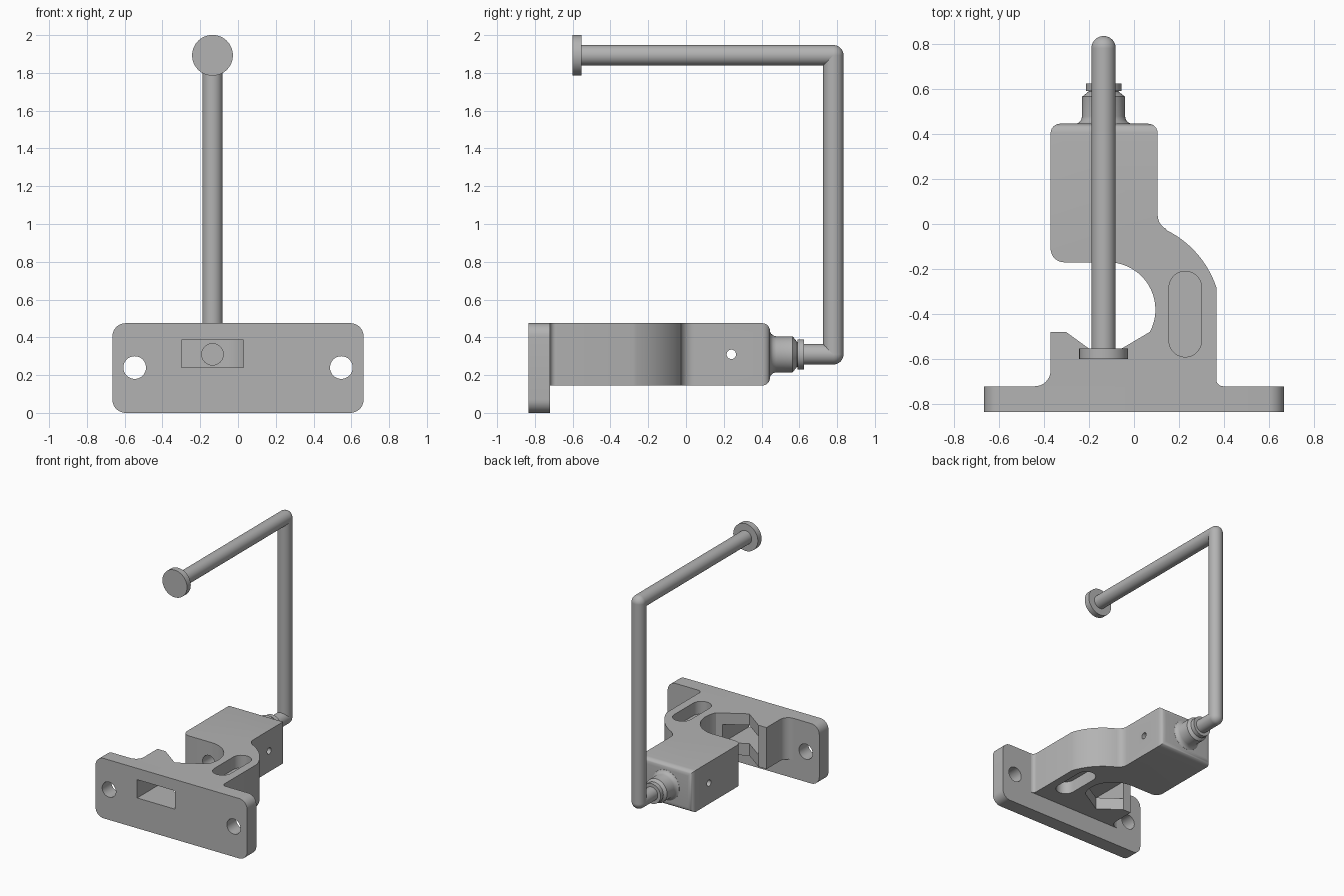
import bpy, bmesh
from math import sin, cos, radians, pi
from mathutils import Vector, Matrix

if "Cube" in bpy.data.objects:
    bpy.data.objects.remove(bpy.data.objects["Cube"], do_unlink=True)

grey = bpy.data.materials.new("plain grey")
grey.use_nodes = True
COLOUR = (0.45, 0.45, 0.45, 1)
grey.diffuse_color = COLOUR
grey.node_tree.nodes["Principled BSDF"].inputs["Base Color"].default_value = COLOUR

AXIS_X = -0.135      # shared centre of bore and rod
BORE_Z = 0.31
ARM_Z = 1.893
BACK_Y = 0.78
ROD_R = 0.054


def arc(cx, cy, r, a0, a1, n=8):
    angles = [radians(a0 + (a1 - a0) * i / n) for i in range(n + 1)]
    return [(cx + r * cos(a), cy + r * sin(a)) for a in angles]


def finish(name, bm):
    bmesh.ops.recalc_face_normals(bm, faces=bm.faces)
    mesh = bpy.data.meshes.new(name)
    bm.to_mesh(mesh)
    bm.free()
    mesh.materials.append(grey)
    obj = bpy.data.objects.new(name, mesh)
    bpy.context.collection.objects.link(obj)
    return obj


def extruded(points, place, depth):
    """Extrude a flat outline; place maps (u, v) to a point."""
    bm = bmesh.new()
    face = bm.faces.new([bm.verts.new(place(u, v)) for u, v in points])
    out = bmesh.ops.extrude_face_region(bm, geom=[face])
    verts = [g for g in out["geom"] if isinstance(g, bmesh.types.BMVert)]
    bmesh.ops.translate(bm, vec=depth, verts=verts)
    return bm


def cylinder(name, start, end, r, segments=40):
    a, b = Vector(start), Vector(end)
    turn = (b - a).to_track_quat("Z", "Y").to_matrix().to_4x4()
    bm = bmesh.new()
    bmesh.ops.create_cone(bm, cap_ends=True, segments=segments, radius1=r, radius2=r,
                          depth=(b - a).length,
                          matrix=Matrix.Translation((a + b) / 2) @ turn)
    return finish(name, bm)


def lathe(name, profile, segments=48):
    """Turn (y, radius) points about the bore axis."""
    bm = bmesh.new()
    rings = [[bm.verts.new((AXIS_X + r * cos(2 * pi * i / segments), y,
                            BORE_Z + r * sin(2 * pi * i / segments)))
              for i in range(segments)] for y, r in profile]
    for a, b in zip(rings, rings[1:]):
        for i in range(segments):
            j = (i + 1) % segments
            bm.faces.new((a[i], a[j], b[j], b[i]))
    bm.faces.new(rings[0])
    bm.faces.new(rings[-1])
    return finish(name, bm)


def box(name, low, high):
    corners = [(low[0], low[1]), (high[0], low[1]), (high[0], high[1]), (low[0], high[1])]
    return finish(name, extruded(corners, lambda u, v: (u, v, low[2]),
                                 (0, 0, high[2] - low[2])))


def smooth(obj):
    bpy.ops.object.select_all(action="DESELECT")
    obj.select_set(True)
    bpy.context.view_layer.objects.active = obj
    bpy.ops.object.shade_smooth_by_angle(angle=radians(32))


def cut(obj, cutters):
    bpy.context.view_layer.objects.active = obj
    for cutter in cutters:
        cutter.hide_render = True
        mod = obj.modifiers.new("cut", "BOOLEAN")
        mod.operation = "DIFFERENCE"
        mod.solver = "EXACT"
        mod.object = cutter
        bpy.ops.object.modifier_apply(modifier=mod.name)
        bpy.data.objects.remove(cutter, do_unlink=True)


def window():
    return box("window_cutter", (-0.30, -0.9, 0.24), (0.03, -0.44, 0.385))


# Mounting plate with two screw holes and a window
W, H, R = 0.665, 0.475, 0.07
outline = (arc(W - R, H - R, R, 0, 90) + arc(R - W, H - R, R, 90, 180)
           + arc(R - W, R, R, 180, 270) + arc(W - R, R, R, 270, 360))
plate = finish("mounting_plate", extruded(outline, lambda u, v: (u, -0.835, v), (0, 0.115, 0)))
cut(plate, [window()] + [cylinder("hole_cutter", (s * 0.547, -0.9, 0.24),
                                  (s * 0.547, -0.6, 0.24), 0.06) for s in (-1, 1)])
smooth(plate)

# Clamp body: jaw with V notch, curved arm, square block
LOW, TOP = 0.145, 0.475
outline = (arc(-0.44, -0.65, 0.07, -90, 0)
           + [(-0.37, -0.48), (-0.30, -0.48), (AXIS_X, -0.60)]
           + arc(-0.115, -0.38, 0.21, -28, 90, 20)
           + arc(-0.31, -0.11, 0.06, 270, 180)
           + [(-0.37, 0.445), (0.105, 0.445)]
           + arc(0.175, 0.04, 0.07, 180, 244)
           + arc(-0.05, -0.42, 0.438, 64, 18.5, 16)
           + arc(0.395, -0.69, 0.03, 180, 270, 5))
bm = extruded(outline, lambda u, v: (u, v, LOW), (0, 0, TOP - LOW))
rear = [e for e in bm.edges if all(v.co.y > 0.44 for v in e.verts)]
bmesh.ops.bevel(bm, geom=rear, offset=0.042, segments=6, profile=0.5, affect="EDGES")
body = finish("clamp_body", bm)

# Pockets in both sides of the arm, spindle bore and cross hole
slot = arc(0.2275, -0.2825, 0.0725, 0, 180, 14) + arc(0.2275, -0.5175, 0.0725, 180, 360, 14)
pockets = [finish("pocket_cutter", extruded(slot, lambda u, v: (u, v, z), (0, 0, 0.2)))
           for z in (TOP - 0.1, LOW + 0.1 - 0.2)]
bore = cylinder("bore_cutter", (AXIS_X, -0.3, BORE_Z), (AXIS_X, 0.40, BORE_Z), 0.057)
cross = cylinder("cross_cutter", (-0.6, 0.24, BORE_Z), (0.4, 0.24, BORE_Z), 0.025, 24)
cut(body, [window()] + pockets + [bore, cross])
smooth(body)

# Flared boss behind the block and the collar on the rod
smooth(lathe("rear_boss", [(0.44, 0.12), (0.446, 0.118), (0.451, 0.109), (0.461, 0.100),
                           (0.478, 0.095), (0.565, 0.095), (0.588, 0.066), (0.60, 0.066)]))
smooth(lathe("rod_collar", [(0.59, 0.079), (0.624, 0.079)]))

# Bent rod with ball corners and a flat end disc
path = [(AXIS_X, 0.41, BORE_Z), (AXIS_X, BACK_Y, BORE_Z),
        (AXIS_X, BACK_Y, ARM_Z), (AXIS_X, -0.58, ARM_Z)]
for name, a, b in zip(("lower_rod", "upright_rod", "upper_rod"), path, path[1:]):
    smooth(cylinder(name, a, b, ROD_R))
for name, spot in zip(("lower_elbow", "upper_elbow"), path[1:3]):
    bm = bmesh.new()
    bmesh.ops.create_uvsphere(bm, u_segments=40, v_segments=20, radius=ROD_R,
                              matrix=Matrix.Translation(spot))
    smooth(finish(name, bm))
smooth(cylinder("end_disc", (AXIS_X, -0.60, ARM_Z), (AXIS_X, -0.553, ARM_Z), 0.108, 48))
